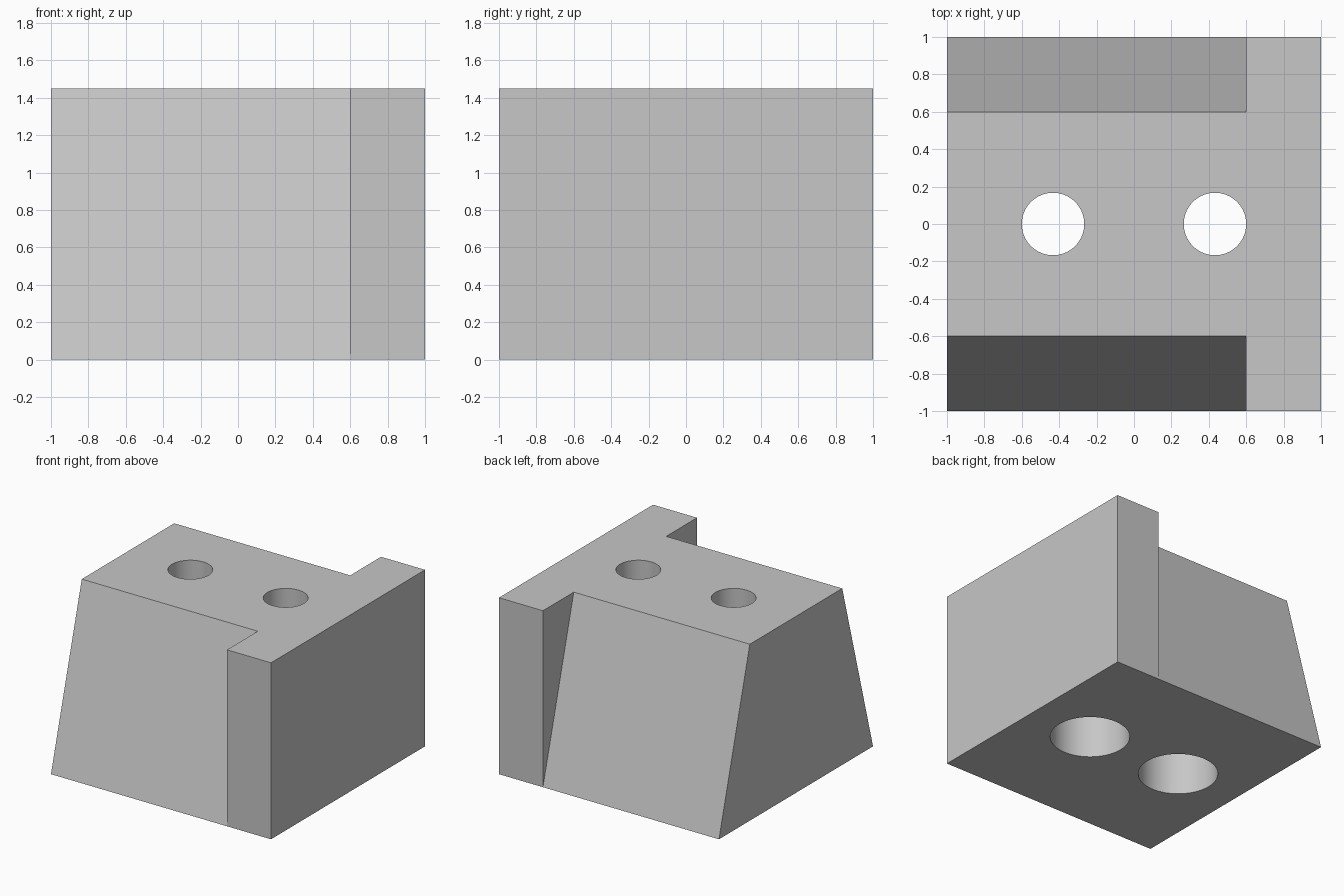
import bpy
import bmesh
import math

if "Cube" in bpy.data.objects:
    bpy.data.objects.remove(bpy.data.objects["Cube"], do_unlink=True)

HEIGHT = 1.45
HOLE_X = 0.433
STEP_Z = 0.9

grey = bpy.data.materials.new("light grey")
grey.use_nodes = True
colour = (0.57, 0.57, 0.57, 1)
grey.diffuse_color = colour
grey.node_tree.nodes["Principled BSDF"].inputs["Base Color"].default_value = colour


def outline(bm, z, body_y):
    """T-shaped outline: narrow body plus full-width end wall."""
    half = [(-1, body_y), (0.6, body_y), (0.6, 1), (1, 1)]
    points = [(x, -y) for x, y in half] + half[::-1]
    return [bm.verts.new((x, y, z)) for x, y in points]


# Block: the body tapers upward, the end wall stays upright
bm = bmesh.new()
bottom = outline(bm, 0, 1)
top = outline(bm, HEIGHT, 0.6)
bm.faces.new(top)
bm.faces.new(bottom[::-1])
for i in range(len(top)):
    j = (i + 1) % len(top)
    bm.faces.new((bottom[i], bottom[j], top[j], top[i]))
bmesh.ops.remove_doubles(bm, verts=bm.verts, dist=0.0001)
bmesh.ops.recalc_face_normals(bm, faces=bm.faces)
mesh = bpy.data.meshes.new("mounting_block")
bm.to_mesh(mesh)
bm.free()
mesh.materials.append(grey)
block = bpy.data.objects.new("mounting_block", mesh)
bpy.context.collection.objects.link(block)


def bore(x, radius, z0, z1):
    """Cut one round hole through the block between two heights."""
    bpy.ops.mesh.primitive_cylinder_add(
        vertices=64, radius=radius, depth=z1 - z0, location=(x, 0, (z0 + z1) / 2))
    cutter = bpy.context.object
    cutter.name = "hole_cutter"
    cutter.hide_render = True
    cutter.data.materials.append(grey)
    bpy.ops.object.select_all(action="DESELECT")
    block.select_set(True)
    bpy.context.view_layer.objects.active = block
    cut = block.modifiers.new("bore", "BOOLEAN")
    cut.operation = "DIFFERENCE"
    cut.solver = "EXACT"
    cut.object = cutter
    bpy.ops.object.modifier_apply(modifier=cut.name)
    bpy.data.objects.remove(cutter, do_unlink=True)


# Screw holes with wide counterbores from below
for side in (-1, 1):
    bore(side * HOLE_X, 0.167, -0.1, HEIGHT + 0.1)
    bore(side * HOLE_X, 0.3, -0.1, STEP_Z)

bpy.ops.object.shade_smooth_by_angle(angle=math.radians(30))
